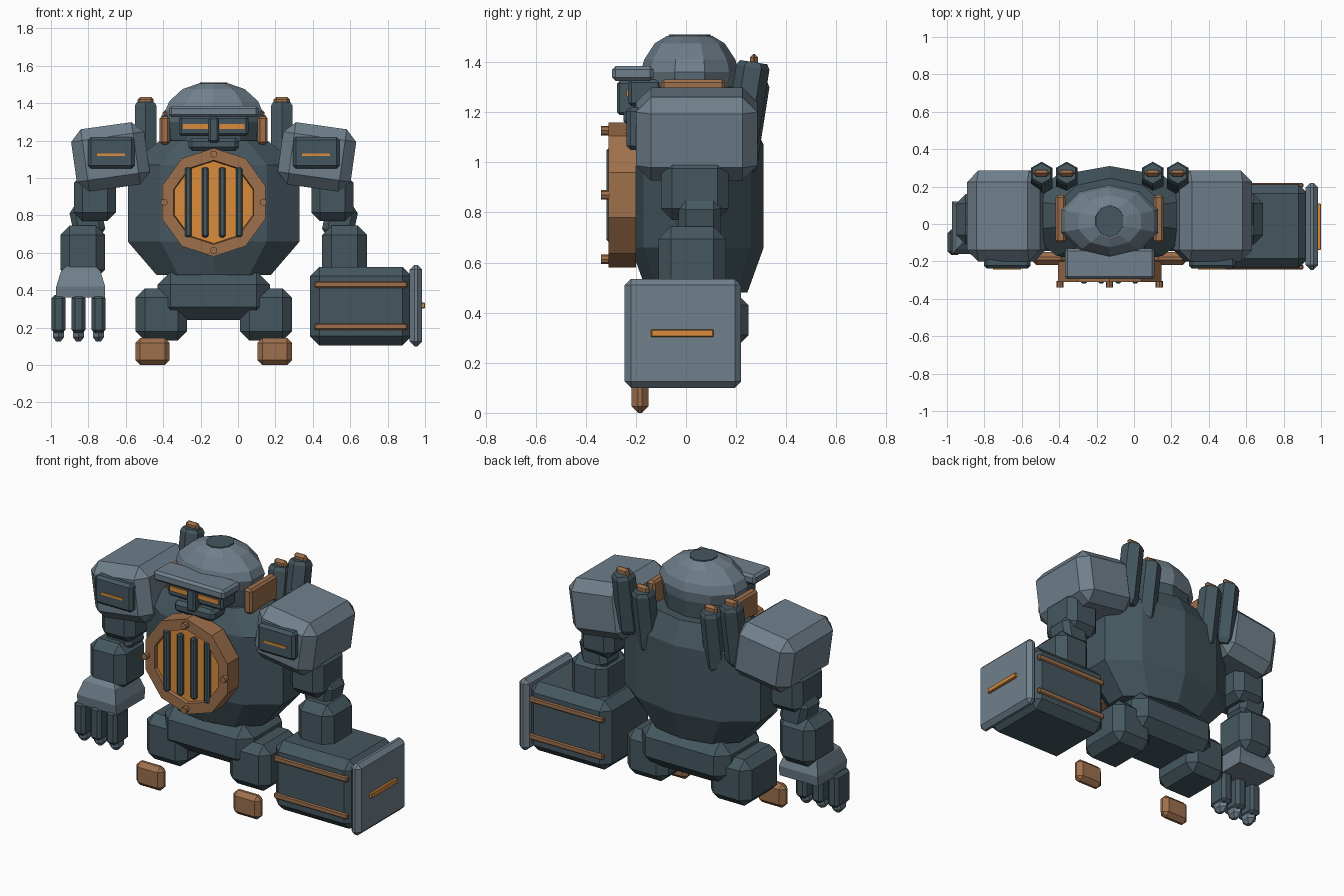
import bpy, math
from math import cos, sin, pi, radians

cube = bpy.data.objects.get("Cube")
if cube:
    bpy.data.objects.remove(cube, do_unlink=True)

CX = -0.13  # centre line of the body


def material(name, rgb):
    m = bpy.data.materials.new(name)
    m.use_nodes = True
    col = (*rgb, 1)
    m.diffuse_color = col
    m.node_tree.nodes["Principled BSDF"].inputs["Base Color"].default_value = col
    return m


DARK = material("dark steel", (.06, .096, .115))
LIGHT = material("light steel", (.16, .215, .26))
COPPER = material("copper", (.34, .16, .072))
GLOW = material("orange glow", (.69, .26, .045))


def make(name, verts, faces, mat, loc, rot, bevel=0):
    me = bpy.data.meshes.new(name)
    me.from_pydata(verts, [], faces)
    me.materials.append(mat)
    ob = bpy.data.objects.new(name, me)
    ob.location = loc
    ob.rotation_euler = [radians(a) for a in rot]
    bpy.context.scene.collection.objects.link(ob)
    if bevel:
        mod = ob.modifiers.new("chamfer", "BEVEL")
        mod.width = bevel
        mod.segments = 1
        mod.limit_method = 'NONE'
    return ob


def loft(name, rings, mat, loc, n=10, rot=(0, 0, 0), bevel=0, phase=pi / 2):
    """Stack of n-sided rings (height, x radius, y radius), capped at both ends."""
    verts = [(rx * cos(phase + 2 * pi * i / n), ry * sin(phase + 2 * pi * i / n), z)
             for z, rx, ry in rings for i in range(n)]
    faces = [(k * n + i, k * n + (i + 1) % n, (k + 1) * n + (i + 1) % n, (k + 1) * n + i)
             for k in range(len(rings) - 1) for i in range(n)]
    faces += [tuple(reversed(range(n))), tuple(range(len(verts) - n, len(verts)))]
    return make(name, verts, faces, mat, loc, rot, bevel)


def box(name, xs, ys, zs, mat, bevel=0, rot=(0, 0, 0)):
    """Chamfered box given by its x, y and z extents."""
    c = [(a + b) / 2 for a, b in (xs, ys, zs)]
    h = [(b - a) / 2 for a, b in (xs, ys, zs)]
    s = math.sqrt(2)
    return loft(name, [(-h[2], h[0] * s, h[1] * s), (h[2], h[0] * s, h[1] * s)],
                mat, c, 4, rot, bevel, pi / 4)


def span(c, half):
    return (c - half, c + half)


# Torso and pelvis
loft("torso", [(.48, .32, .2), (.66, .483, .265), (1.07, .483, .265), (1.2, .3, .2)],
     DARK, (CX, .045, 0))
box("pelvis", span(CX, .3), (-.16, .25), (.24, .5), DARK, .07)

# Chest furnace: rim, glowing disc, bars and bolts
FACE = (90, 0, 0)
loft("furnace_rim", [(0, .29, .29), (.11, .29, .29), (.11, .225, .225), (.085, .22, .22)],
     COPPER, (CX, -.2, .87), rot=FACE)
loft("furnace_glow", [(0, .22, .22), (.008, .22, .22)], GLOW, (CX, -.283, .87), rot=FACE)
for i in range(4):
    box("furnace_bar", span(CX + (i - 1.5) * .091, .018), (-.318, -.285), span(.87, .187), DARK, .009)
    a = i * pi / 2
    loft("furnace_bolt", [(0, .019, .019), (.035, .019, .019)], COPPER,
         (CX + .265 * cos(a), -.305, .87 + .257 * sin(a)), 8, FACE)

# Head: lower head, dome, cap, brow and face
loft("lower_head", [(1.12, .2, .15), (1.2, .24, .175), (1.34, .255, .185)], DARK, (CX, .015, 0))
loft("head_dome", [(1.3, .25, .185), (1.36, .272, .195), (1.41, .25, .182), (1.475, .175, .14),
                   (1.505, .085, .09)], LIGHT, (CX, .015, 0))
loft("dome_cap", [(1.5, .08, .085), (1.51, .078, .083)], DARK, (CX, .015, 0))
box("brow_visor", span(CX, .24), (-.295, -.13), (1.325, 1.385), LIGHT, .014)
box("face_panel", span(CX, .185), (-.23, -.1), (1.225, 1.33), DARK, .012)
box("nose_guard", span(CX, .028), (-.275, -.2), (1.19, 1.325), DARK, .01)
box("jaw", span(CX, .135), (-.25, -.1), (1.145, 1.215), DARK, .02)

# Mirrored parts
for s, side in ((1, "left"), (-1, "right")):
    def X(offset):
        return CX + s * offset

    box(side + "_eye", span(X(.092), .072), (-.237, -.225), span(1.275, .014), GLOW)
    box(side + "_ear", span(X(.262), .027), (-.1, .155), (1.18, 1.33), COPPER, .012)

    # Shoulder armour, tilted down outwards
    box(side + "_shoulder", span(X(.552), .197), (-.2, .285), span(1.113, .168),
        LIGHT, .06, (0, 8 * s, 0))
    box(side + "_shoulder_plate", span(X(.548), .125), (-.238, -.15), (1.05, 1.22), DARK, .016)
    box(side + "_shoulder_slit", span(X(.548), .075), (-.244, -.236), span(1.125, .007), GLOW)

    # Arm
    box(side + "_upper_arm", span(X(.635), .112), (-.1, .17), (.77, 1.02), DARK, .045)
    box(side + "_elbow", span(X(.675), .085), (-.03, .14), (.68, .86), DARK, .03, (0, 12 * s, 0))
    box(side + "_forearm", span(X(.7), .12), (-.11, .16), (.46, .745), DARK, .05)

    # Leg and toe cap
    box(side + "_thigh", span(X(.28), .138), (-.145, .2), (.13, .41), DARK, .05)
    box(side + "_toe_cap", span(X(.327), .092), (-.218, -.15), (0, .145), COPPER, .026)

    # Exhaust canisters leaning back, with small handles
    for off, top in ((.23, 1.33), (.364, 1.4)):
        loft(side + "_canister", [(-.38, .05, .05), (-.35, .067, .067), (-.02, .067, .067),
                                  (0, .055, .055)], DARK, (X(off), .27, top), 6, (-9, 0, 0))
        box(side + "_canister_handle", span(X(off), .043), (.255, .288), (top - .02, top + .033),
            COPPER, .014)

# Right hand: wrist block and three clawed fingers
HX = -.853
loft("right_hand", [(.36, .185, .19), (.42, .185, .2), (.5, .15, .16), (.53, .11, .12)],
     LIGHT, (HX + .012, -.02, 0), 4, phase=pi / 4)
for i in (-1, 0, 1):
    x = HX + i * .107
    box("right_finger", span(x, .037), (-.165, -.03), (.17, .375), DARK, .018)
    loft("right_claw_tip", [(.125, .014, .02), (.15, .035, .05), (.2, .035, .06)],
         LIGHT, (x, -.1, 0), 6)

# Left hammer: block, striking plate, glowing slot and bands
box("hammer_block", (.385, .93), (-.235, .212), (.105, .525), DARK, .05)
box("hammer_plate", (.918, .985), (-.245, .22), (.1, .535), LIGHT, .025)
box("hammer_slot", (.98, 1.0), span(-.015, .125), span(.318, .015), GLOW, .004)
for z in (.205, .43):
    for y in (-.23, .207):
        box("hammer_band", (.41, .905), span(y, .013), span(z, .017), COPPER, .006)
